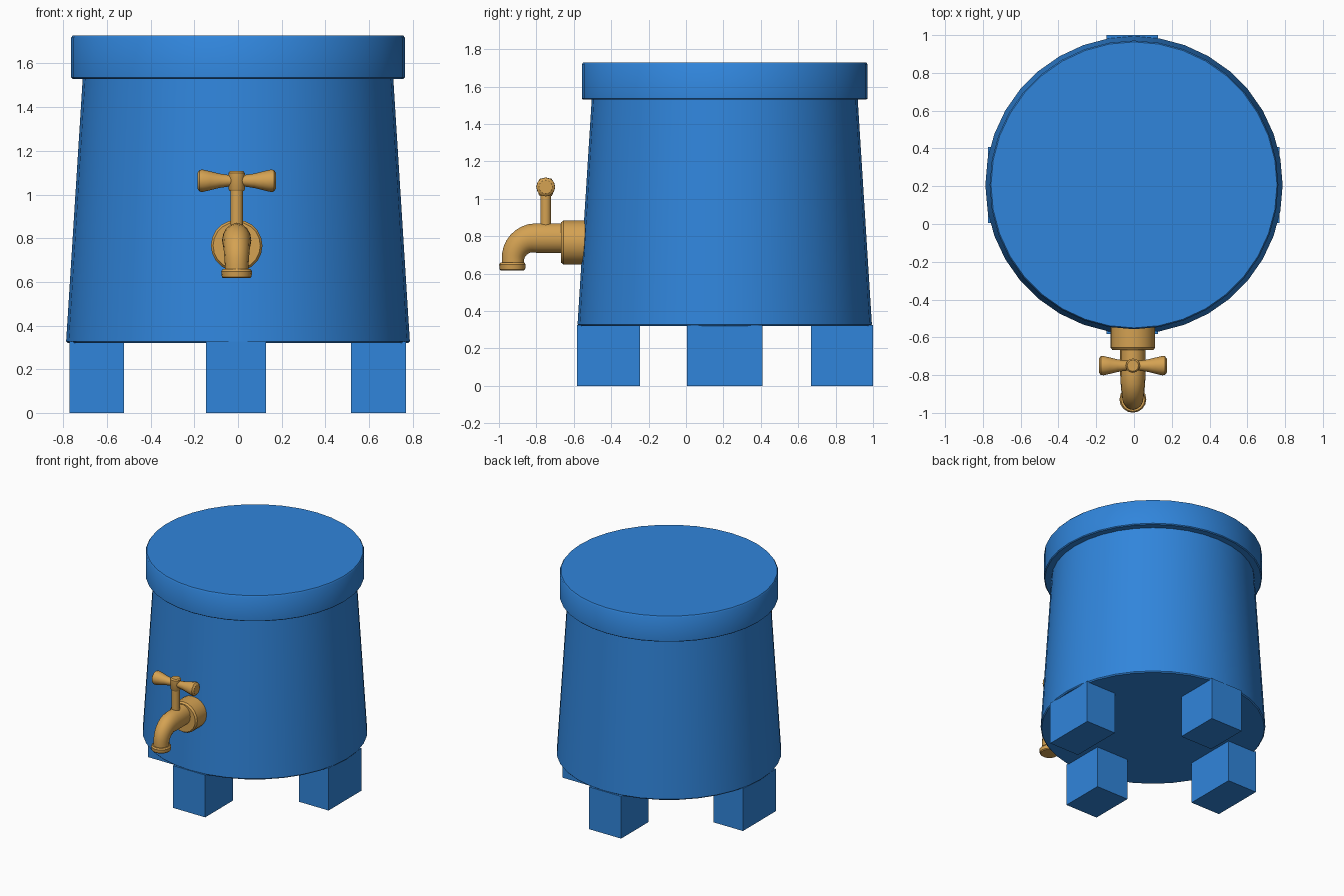
import bpy, bmesh, math
from mathutils import Vector

if "Cube" in bpy.data.objects:
    bpy.data.objects.remove(bpy.data.objects["Cube"])


def material(name, rgb):
    m = bpy.data.materials.new(name)
    m.diffuse_color = (*rgb, 1)
    m.use_nodes = True
    m.node_tree.nodes["Principled BSDF"].inputs["Base Color"].default_value = m.diffuse_color
    return m


BLUE = material("barrel blue", (0.030, 0.235, 0.71))
BRASS = material("tap brass", (0.66, 0.36, 0.085))


def finish(bm, name, mat, smooth=True):
    bmesh.ops.recalc_face_normals(bm, faces=bm.faces)
    me = bpy.data.meshes.new(name)
    bm.to_mesh(me)
    bm.free()
    me.materials.append(mat)
    ob = bpy.data.objects.new(name, me)
    bpy.context.collection.objects.link(ob)
    if smooth:
        bpy.ops.object.select_all(action='DESELECT')
        ob.select_set(True)
        bpy.context.view_layer.objects.active = ob
        bpy.ops.object.shade_smooth_by_angle(angle=math.radians(35))
    return ob


def loft(name, mat, rings, sides):
    """Skin rings given as (centre, u radius vector, v radius vector)."""
    bm = bmesh.new()
    loops = []
    for c, u, v in rings:
        c, u, v = Vector(c), Vector(u), Vector(v)
        loops.append([bm.verts.new(c + u * math.cos(a) + v * math.sin(a))
                      for a in (2 * math.pi * i / sides for i in range(sides))])
    for a, b in zip(loops, loops[1:]):
        for i in range(sides):
            j = (i + 1) % sides
            bm.faces.new((a[i], a[j], b[j], b[i]))
    bm.faces.new(loops[0])
    bm.faces.new(loops[-1])
    return finish(bm, name, mat)


def turned(name, mat, origin, axis, profile, sides):
    """Solid of revolution along x, y or z; profile is (offset, radius)."""
    k = "xyz".index(axis)
    e = [Vector((1, 0, 0)), Vector((0, 1, 0)), Vector((0, 0, 1))]
    u, v = e[(k + 1) % 3], e[(k + 2) % 3]
    return loft(name, mat, [(Vector(origin) + e[k] * d, u * r, v * r)
                            for d, r in profile], sides)


def box(name, mat, lo, hi):
    bm = bmesh.new()
    bmesh.ops.create_cube(bm, size=1)
    for v in bm.verts:
        v.co = [lo[i] + (v.co[i] + 0.5) * (hi[i] - lo[i]) for i in range(3)]
    return finish(bm, name, mat, False)


CY = 0.207   # barrel centre in y
TX = -0.006  # tap centre in x

# Tapered barrel and overhanging lid
turned("barrel", BLUE, (0, CY, 0), "z",
       [(0.32, 0.78), (0.328, 0.787), (1.55, 0.71)], 36)
turned("lid", BLUE, (0, CY, 0), "z",
       [(1.53, 0.757), (1.536, 0.764), (1.718, 0.764), (1.728, 0.757)], 36)

# Four block legs
for name, x0, x1, y0, y1 in (("front_leg", -0.146, 0.128, -0.583, -0.246),
                             ("back_leg", -0.146, 0.128, 0.668, 1.0),
                             ("left_leg", -0.772, -0.522, 0.005, 0.408),
                             ("right_leg", 0.517, 0.77, 0.005, 0.408)):
    box(name, BLUE, (x0, y0, 0), (x1, y1, 0.326))

# Tap mounting collar, front face leaning slightly
turned("tap_collar", BRASS, (TX, 0, 0.766), "y",
       [(-0.50, 0.118), (-0.655, 0.118), (-0.668, 0.108)], 20)

# Curved spout: straight run, then an elbow narrowing downwards
spout = [((TX, y, 0.79), (0.067, 0, 0), (0, 0, 0.079)) for y in (-0.62, -0.72, -0.80)]
R = 0.115
for i in range(1, 9):
    t = i / 8
    a = t * math.pi / 2
    c = (TX, -0.81 - R * math.sin(a), 0.79 - R * (1 - math.cos(a)))
    rv = 0.079 - 0.02 * t
    ru = 0.067 - 0.013 * t
    spout.append((c, (ru, 0, 0), (0, -math.sin(a) * rv, math.cos(a) * rv)))
spout.append(((TX, -0.925, 0.645), (0.054, 0, 0), (0, -0.059, 0)))
loft("spout", BRASS, spout, 16)
turned("spout_lip", BRASS, (TX, -0.928, 0), "z",
       [(0.617, 0.062), (0.623, 0.068), (0.648, 0.071), (0.658, 0.064)], 16)

# Valve stem, hub and flared cross handle
turned("valve_stem", BRASS, (TX, -0.75, 0), "z", [(0.80, 0.029), (1.05, 0.029)], 12)
turned("handle_hub", BRASS, (TX, -0.75, 0), "z",
       [(1.015, 0.032), (1.025, 0.038), (1.098, 0.038), (1.107, 0.03)], 12)
for name, s in (("left_handle", -1), ("right_handle", 1)):
    turned(name, BRASS, (TX, -0.75, 1.063), "x",
           [(s * d, r) for d, r in ((0, 0.026), (0.04, 0.027), (0.08, 0.033),
                                    (0.12, 0.043), (0.155, 0.051),
                                    (0.17, 0.05), (0.18, 0.036))], 12)
